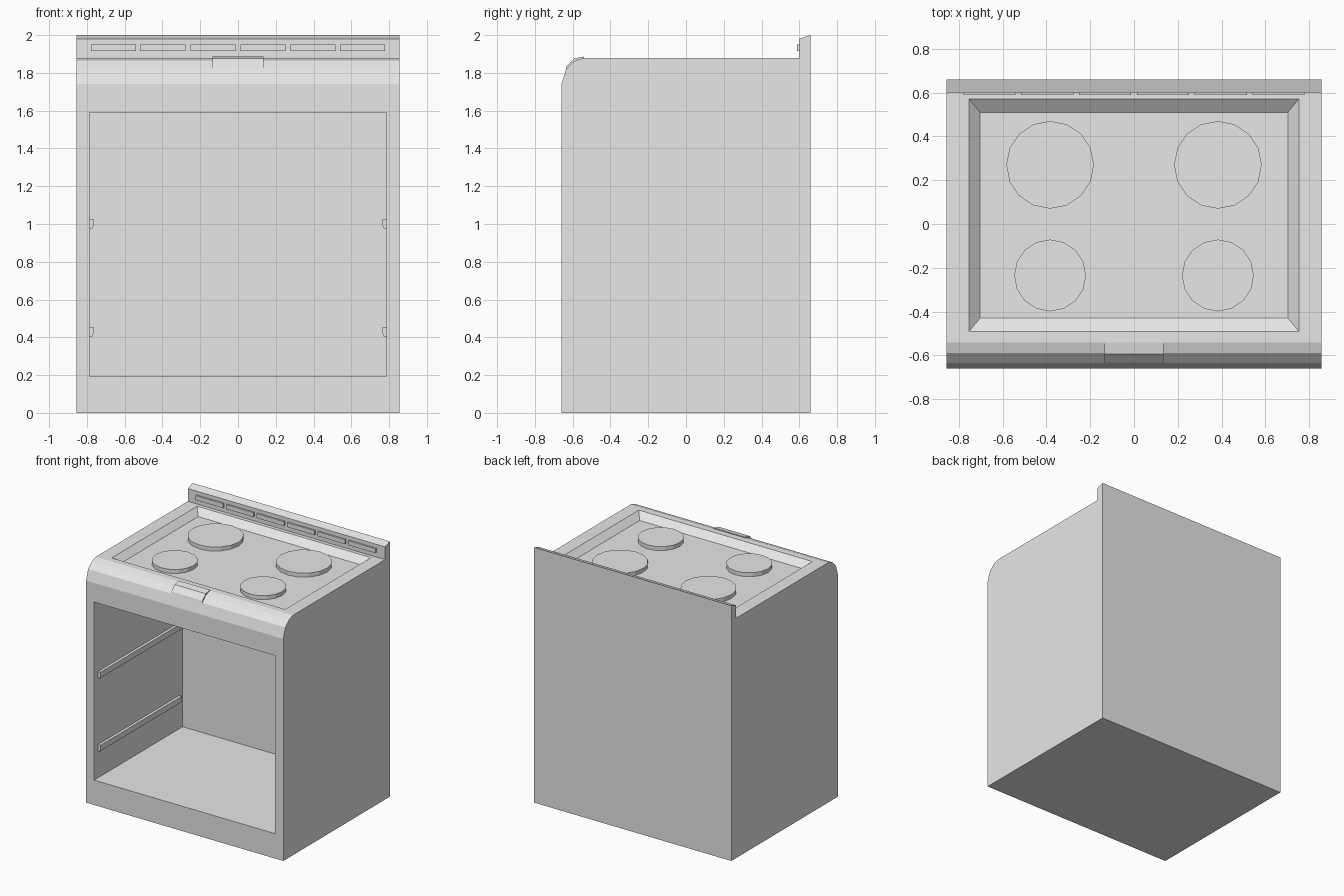
import bpy, bmesh, math
from mathutils import Matrix, Vector

cube = bpy.data.objects.get("Cube")
if cube:
    bpy.data.objects.remove(cube, do_unlink=True)

GREY = (0.8, 0.8, 0.8, 1)
enamel = bpy.data.materials.new("grey enamel")
enamel.use_nodes = True
enamel.diffuse_color = GREY
enamel.node_tree.nodes["Principled BSDF"].inputs["Base Color"].default_value = GREY


def finish(name, bm):
    bmesh.ops.recalc_face_normals(bm, faces=bm.faces)
    mesh = bpy.data.meshes.new(name)
    bm.to_mesh(mesh)
    bm.free()
    mesh.materials.append(enamel)
    ob = bpy.data.objects.new(name, mesh)
    bpy.context.collection.objects.link(ob)
    return ob


def extrude(name, points, direction):
    """Solid swept from a flat outline along a direction."""
    bm = bmesh.new()
    face = bm.faces.new([bm.verts.new(p) for p in points])
    moved = bmesh.ops.extrude_face_region(bm, geom=[face], use_keep_orig=True)["geom"]
    bmesh.ops.translate(bm, vec=Vector(direction),
                        verts=[v for v in moved if isinstance(v, bmesh.types.BMVert)])
    return finish(name, bm)


def box(name, x0, x1, y0, y1, z0, z1):
    return extrude(name, [(x0, y0, z0), (x1, y0, z0), (x1, y1, z0), (x0, y1, z0)],
                   (0, 0, z1 - z0))


def disc(name, x, y, radius, z0, z1):
    bm = bmesh.new()
    bmesh.ops.create_cone(bm, cap_ends=True, segments=16, radius1=radius, radius2=radius,
                          depth=z1 - z0, matrix=Matrix.Translation((x, y, (z0 + z1) / 2)))
    return finish(name, bm)


def cut(target, cutter):
    mod = target.modifiers.new("cut", "BOOLEAN")
    mod.operation = "DIFFERENCE"
    mod.solver = "EXACT"
    mod.object = cutter
    bpy.context.view_layer.objects.active = target
    bpy.ops.object.modifier_apply(modifier=mod.name)
    bpy.data.objects.remove(cutter, do_unlink=True)


W, D, TOP, FLOOR = 0.855, 0.66, 1.88, 1.835

# Cabinet with rounded front edge and raised back panel
outline = [(-D, 0), (-D, 1.74), (-0.635, 1.82), (-0.59, 1.863), (-0.54, TOP),
           (0.6, TOP), (0.6, 1.98), (D, 2.0), (D, 0)]
body = extrude("stove_body", [(-W, y, z) for y, z in outline], (2 * W, 0, 0))

# Open oven cavity
cut(body, box("cavity_cutter", -0.785, 0.785, -0.8, 0.435, 0.195, 1.59))

# Sunken cooktop with sloping walls
tray = box("tray_cutter", -0.7525, 0.7525, -0.49, 0.57, FLOOR, TOP)
for v in tray.data.vertices:
    if v.co.z < FLOOR + 0.01:
        v.co.x -= math.copysign(0.05, v.co.x)
        v.co.y -= math.copysign(0.06, v.co.y)
bm = bmesh.new()
bm.from_mesh(tray.data)
# Lift the rim so that the cutter clears the top surface
rim = [f for f in bm.faces if f.calc_center_median().z > TOP - 0.01]
lifted = bmesh.ops.extrude_face_region(bm, geom=rim)["geom"]
bmesh.ops.translate(bm, vec=(0, 0, 0.05),
                    verts=[v for v in lifted if isinstance(v, bmesh.types.BMVert)])
bmesh.ops.delete(bm, geom=[f for f in rim if f.is_valid], context="FACES_ONLY")
bmesh.ops.recalc_face_normals(bm, faces=bm.faces)
bm.to_mesh(tray.data)
bm.free()
cut(body, tray)

# Burners and oven rack rails, mirrored left and right
for side, s in (("right", -1), ("left", 1)):
    disc(f"{side}_back_burner", s * 0.383, 0.27, 0.2, FLOOR - 0.005, 1.866)
    disc(f"{side}_front_burner", s * 0.383, -0.235, 0.164, FLOOR - 0.005, 1.866)
    for level, z in (("lower", 0.428), ("upper", 1.0)):
        section = [(0.79, 0.028), (0.765, 0.026), (0.765, -0.008),
                   (0.772, -0.025), (0.79, -0.028)]
        extrude(f"{side}_{level}_rail", [(s * x, -0.61, z + dz) for x, dz in section],
                (0, 1.005, 0))

# Row of control plates on the back panel
for i in range(6):
    x = (i - 2.5) * 0.264
    box(f"control_plate_{i + 1}", x - 0.119, x + 0.119, 0.588, 0.605, 1.915, 1.95)

# Door lip over the rounded front edge
lip = [(-0.54, 1.87), (-0.54, 1.886), (-0.593, 1.876), (-0.632, 1.835),
       (-0.636, 1.82), (-0.6, 1.82)]
extrude("door_lip", [(-0.135, y, z) for y, z in lip], (0.27, 0, 0))
